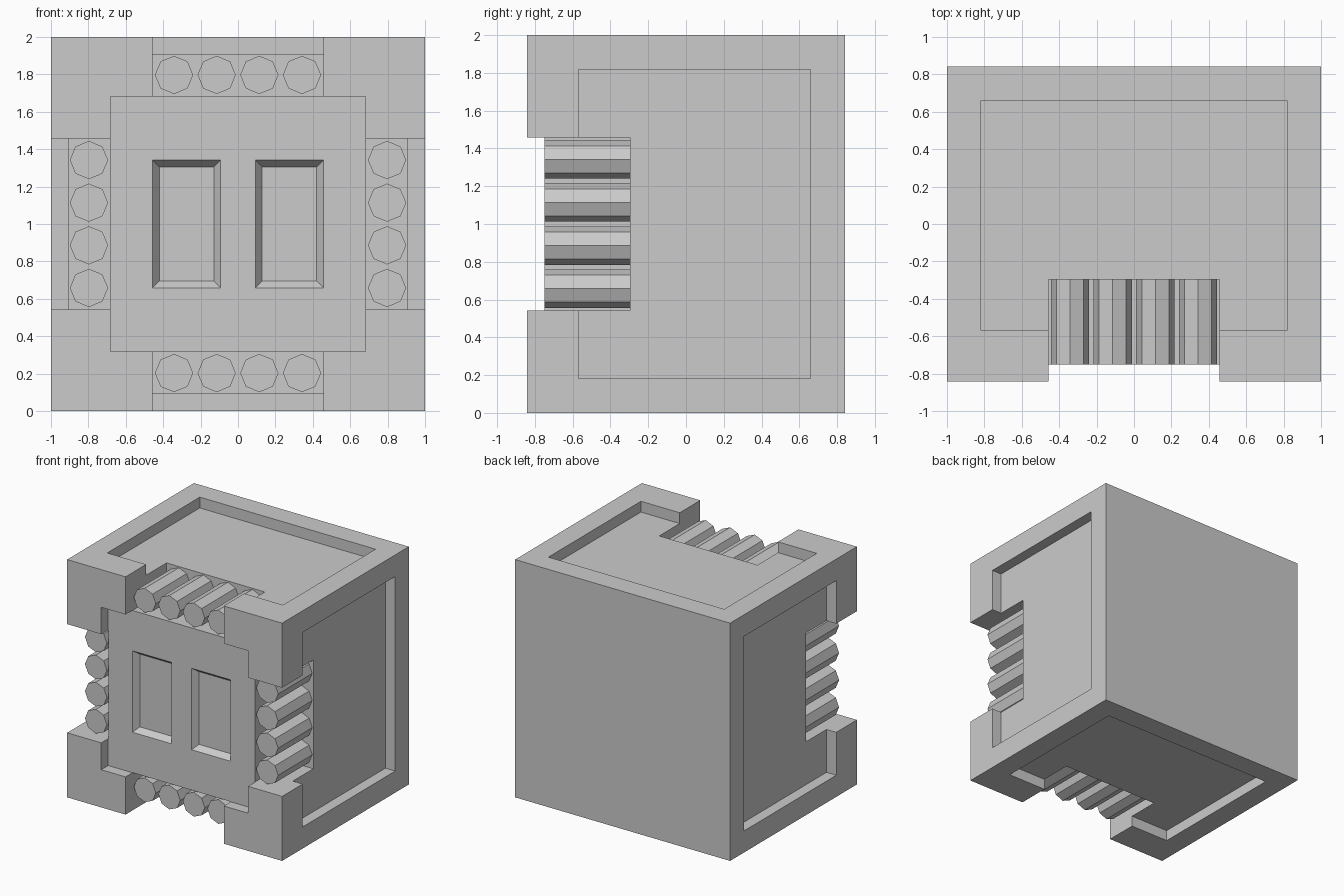
import bpy, bmesh, math
from mathutils import Matrix, Vector

if "Cube" in bpy.data.objects:
    bpy.data.objects.remove(bpy.data.objects["Cube"])

CENTRE = Vector((0, 0, 1))


def quarter_turn(k):
    """Exact rotation by k quarter turns about the front-to-back axis."""
    c, s = ((1, 0), (0, 1), (-1, 0), (0, -1))[k]
    turn = Matrix(((c, 0, s, 0), (0, 1, 0, 0), (-s, 0, c, 0), (0, 0, 0, 1)))
    return Matrix.Translation(CENTRE) @ turn


def make_object(name, bm):
    bm.normal_update()
    bmesh.ops.recalc_face_normals(bm, faces=bm.faces)
    mesh = bpy.data.meshes.new(name)
    bm.to_mesh(mesh)
    bm.free()
    obj = bpy.data.objects.new(name, mesh)
    bpy.context.collection.objects.link(obj)
    return obj


def box(name, lo, hi, k=0, taper=0):
    """Box in coordinates centred on the block; taper shrinks the +y end."""
    lo, hi = Vector(lo), Vector(hi)
    mid, size = (lo + hi) / 2, hi - lo
    bm = bmesh.new()
    bmesh.ops.create_cube(bm, size=1)
    for v in bm.verts:
        back = v.co.y > 0
        sx, sz = math.copysign(1, v.co.x), math.copysign(1, v.co.z)
        v.co = mid + Vector([a * b for a, b in zip(v.co, size)])
        if back:
            v.co.x -= sx * taper
            v.co.z -= sz * taper
    bm.transform(quarter_turn(k))
    return make_object(name, bm)


def cut(target, cutter):
    mod = target.modifiers.new("cut", 'BOOLEAN')
    mod.operation = 'DIFFERENCE'
    mod.solver = 'EXACT'
    mod.object = cutter
    bpy.context.view_layer.objects.active = target
    bpy.ops.object.modifier_apply(modifier=mod.name)
    bpy.data.objects.remove(cutter, do_unlink=True)


# Main block
block = box("main_block", (-1, -.842, -1), (1, .842, 1))

# Recessed panels on top, right, bottom and left
for k in range(4):
    cut(block, box("panel_cutter", (-.818, -.569, .909), (.818, .66, 1.2), k))

# Notches in the middle of the four front edges
for k in range(4):
    cut(block, box("notch_cutter", (-.457, -1, .682), (.457, -.297, 1.3), k))

# Sunken front plate
cut(block, box("front_cutter", (-.683, -1, -.683), (.683, -.75, .683)))

# Two windows with sloping sides
for x in (-.275, .275):
    cut(block, box("window_cutter", (x - .22, -.80, -.38),
                   (x + .22, -.702, .38), taper=.074))

# Rows of eight-sided rods in the notches
for k, side in enumerate(("top", "right", "bottom", "left")):
    bm = bmesh.new()
    for x in (-.342, -.114, .114, .342):
        place = Matrix.Translation((x, -.515, .797)) @ Matrix.Rotation(math.pi / 2, 4, 'X')
        bmesh.ops.create_cone(bm, cap_ends=True, segments=8, radius1=.102,
                              radius2=.102, depth=.47, matrix=place)
    bm.transform(quarter_turn(k))
    make_object(side + "_rods", bm)
